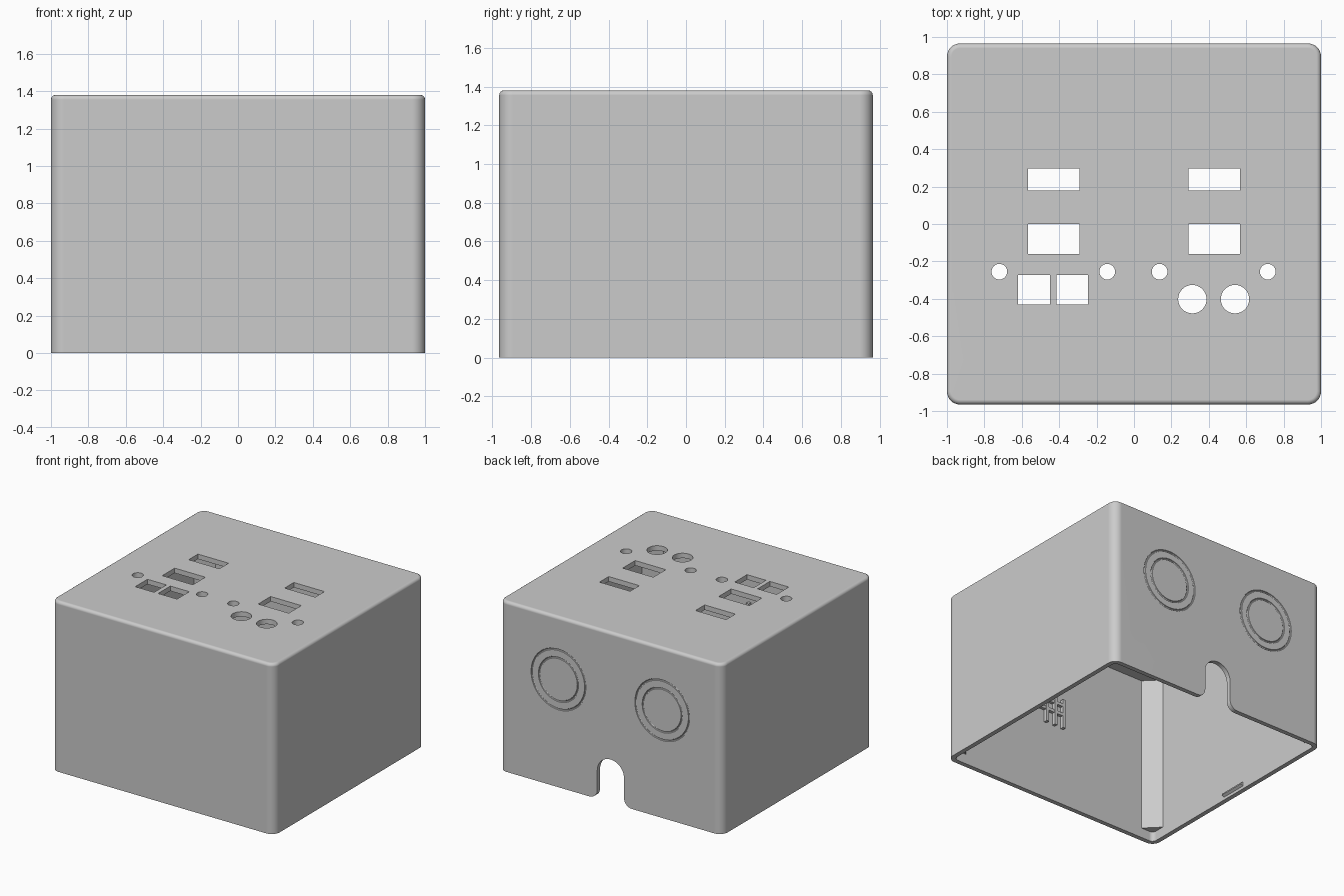
import bpy
import bmesh
from math import sin, cos, pi, radians
from mathutils import Matrix

if "Cube" in bpy.data.objects:
    bpy.data.objects.remove(bpy.data.objects["Cube"])

HALF_X, HALF_Y, HEIGHT, WALL = 1.0, 0.965, 1.38, 0.037

plastic = bpy.data.materials.new("light grey plastic")
plastic.use_nodes = True
GREY = (0.6, 0.6, 0.6, 1)
plastic.diffuse_color = GREY
plastic.node_tree.nodes["Principled BSDF"].inputs["Base Color"].default_value = GREY


def add_object(name, bm):
    bmesh.ops.recalc_face_normals(bm, faces=bm.faces)
    mesh = bpy.data.meshes.new(name)
    bm.to_mesh(mesh)
    bm.free()
    mesh.materials.append(plastic)
    obj = bpy.data.objects.new(name, mesh)
    bpy.context.collection.objects.link(obj)
    return obj


def rounded_box(name, hx, hy, z0, z1, corner, top):
    bm = bmesh.new()
    bmesh.ops.create_cube(bm, size=1, matrix=Matrix.Translation((0, 0, (z0 + z1) / 2))
                          @ Matrix.Diagonal((2 * hx, 2 * hy, z1 - z0, 1)))
    upright = [e for e in bm.edges if abs(e.verts[0].co.z - e.verts[1].co.z) > 0.1]
    bmesh.ops.bevel(bm, geom=upright, offset=corner, segments=8, profile=0.5, affect='EDGES')
    if top:
        rim = [e for e in bm.edges if all(v.co.z > z1 - 0.001 for v in e.verts)]
        bmesh.ops.bevel(bm, geom=rim, offset=top, segments=4, profile=0.5, affect='EDGES')
    return add_object(name, bm)


def box(name, x0, x1, y0, y1, z0, z1):
    bm = bmesh.new()
    bmesh.ops.create_cube(bm, size=1, matrix=Matrix.Translation(((x0 + x1) / 2, (y0 + y1) / 2, (z0 + z1) / 2))
                          @ Matrix.Diagonal((x1 - x0, y1 - y0, z1 - z0, 1)))
    return add_object(name, bm)


def prism(name, points, offset):
    """Extrude a flat outline of 3D points along an offset."""
    bm = bmesh.new()
    face = bm.faces.new([bm.verts.new(p) for p in points])
    side = bmesh.ops.extrude_face_region(bm, geom=[face], use_keep_orig=True)["geom"]
    bmesh.ops.translate(bm, vec=offset, verts=[v for v in side if isinstance(v, bmesh.types.BMVert)])
    return add_object(name, bm)


def arc(cx, cy, r, a0, a1, steps):
    return [(cx + r * cos(radians(a0 + (a1 - a0) * i / steps)),
             cy + r * sin(radians(a0 + (a1 - a0) * i / steps))) for i in range(steps + 1)]


def cut(target, cutter):
    cutter.hide_render = True
    mod = target.modifiers.new("cut", 'BOOLEAN')
    mod.operation, mod.solver, mod.object = 'DIFFERENCE', 'EXACT', cutter
    bpy.context.view_layer.objects.active = target
    bpy.ops.object.modifier_apply(modifier=mod.name)
    bpy.data.objects.remove(cutter)


# Hollow shell, open underneath
shell = rounded_box("enclosure_shell", HALF_X, HALF_Y, 0, HEIGHT, 0.07, 0.025)
cut(shell, rounded_box("cavity", HALF_X - WALL, HALF_Y - WALL, -0.2, HEIGHT - 0.04, 0.035, 0))

# Rectangular openings in the top: centre x, centre y, width, depth
openings = [(s * 0.43, y, 0.275, d) for s in (-1, 1) for y, d in ((0.238, 0.118), (-0.08, 0.16))]
openings += [(x, -0.352, 0.17, 0.157) for x in (-0.535, -0.33)]
for x, y, w, d in openings:
    cut(shell, box("opening", x - w / 2, x + w / 2, y - d / 2, y + d / 2, HEIGHT - 0.2, HEIGHT + 0.2))

# Round openings in the top: screw holes and two larger sockets
holes = [(x, -0.255, 0.042) for x in (-0.72, -0.143, 0.137, 0.715)]
holes += [(x, -0.402, 0.076) for x in (0.312, 0.54)]
for x, y, r in holes:
    outline = [(px, py, HEIGHT - 0.2) for px, py in arc(x, y, r, 0, 360, 32)[:-1]]
    cut(shell, prism("hole", outline, (0, 0, 0.4)))

# Arched cable slot in the back wall, flared at its mouth
R, F, ARCH = 0.12, 0.07, 0.23
outline = arc(R + F, F, F, 270, 180, 8) + arc(0, ARCH, R, 0, 180, 24) + arc(-R - F, F, F, 0, -90, 8)
outline = [(R + F, -0.1)] + outline + [(-R - F, -0.1)]
cut(shell, prism("slot", [(x, HALF_Y - 0.15, z) for x, z in outline], (0, 0.3, 0)))

# Knockout grooves on the back wall
for x in (-0.465, 0.465):
    for r in (0.24, 0.174):
        bpy.ops.mesh.primitive_torus_add(major_radius=r, minor_radius=0.008, major_segments=64,
                                         minor_segments=8, location=(x, HALF_Y, 0.875),
                                         rotation=(pi / 2, 0, 0))
        cut(shell, bpy.context.object)

# Diagonal posts in the inner corners
LEG, GAP = 0.113, 0.01
for sx, side in ((-1, "right"), (1, "left")):
    for sy, end in ((-1, "front"), (1, "back")):
        cx, cy = sx * (HALF_X - WALL), sy * (HALF_Y - WALL)
        tri = [(cx, cy + sy * -LEG), (cx - sx * LEG, cy),
               (cx - sx * GAP, cy + sy * GAP), (cx + sx * GAP, cy - sy * GAP)]
        prism(f"{end}_{side}_corner_post", [(x, y, 0.08) for x, y in tri], (0, 0, HEIGHT - 0.11))

# Snap ridges near the lower edge of the side walls
for s, side in ((-1, "right"), (1, "left")):
    x = s * (HALF_X - WALL + 0.005)
    section = [(x, 0.02), (x - s * 0.025, 0.035), (x - s * 0.025, 0.045), (x, 0.06)]
    prism(f"{side}_snap_ridge", [(px, -0.11, z) for px, z in section], (0, 0.22, 0))

# Small ribbed bracket on the inner front wall
inner = -HALF_Y + WALL
for i, x in enumerate((-0.08, 0.0, 0.08)):
    box(f"bracket_rib_{i + 1}", x - 0.012, x + 0.012, inner - 0.005, inner + 0.03, 0.64, 0.88)
for i, z in enumerate((0.74, 0.82)):
    box(f"bracket_bar_{i + 1}", -0.08, 0.28, inner - 0.005, inner + 0.025, z, z + 0.025)

# Smooth rounded edges while keeping flat walls crisp
bpy.ops.object.select_all(action='DESELECT')
shell.select_set(True)
bpy.context.view_layer.objects.active = shell
bpy.ops.object.shade_smooth_by_angle(angle=radians(30))
normals = shell.modifiers.new("weighted_normals", 'WEIGHTED_NORMAL')
normals.keep_sharp = True
